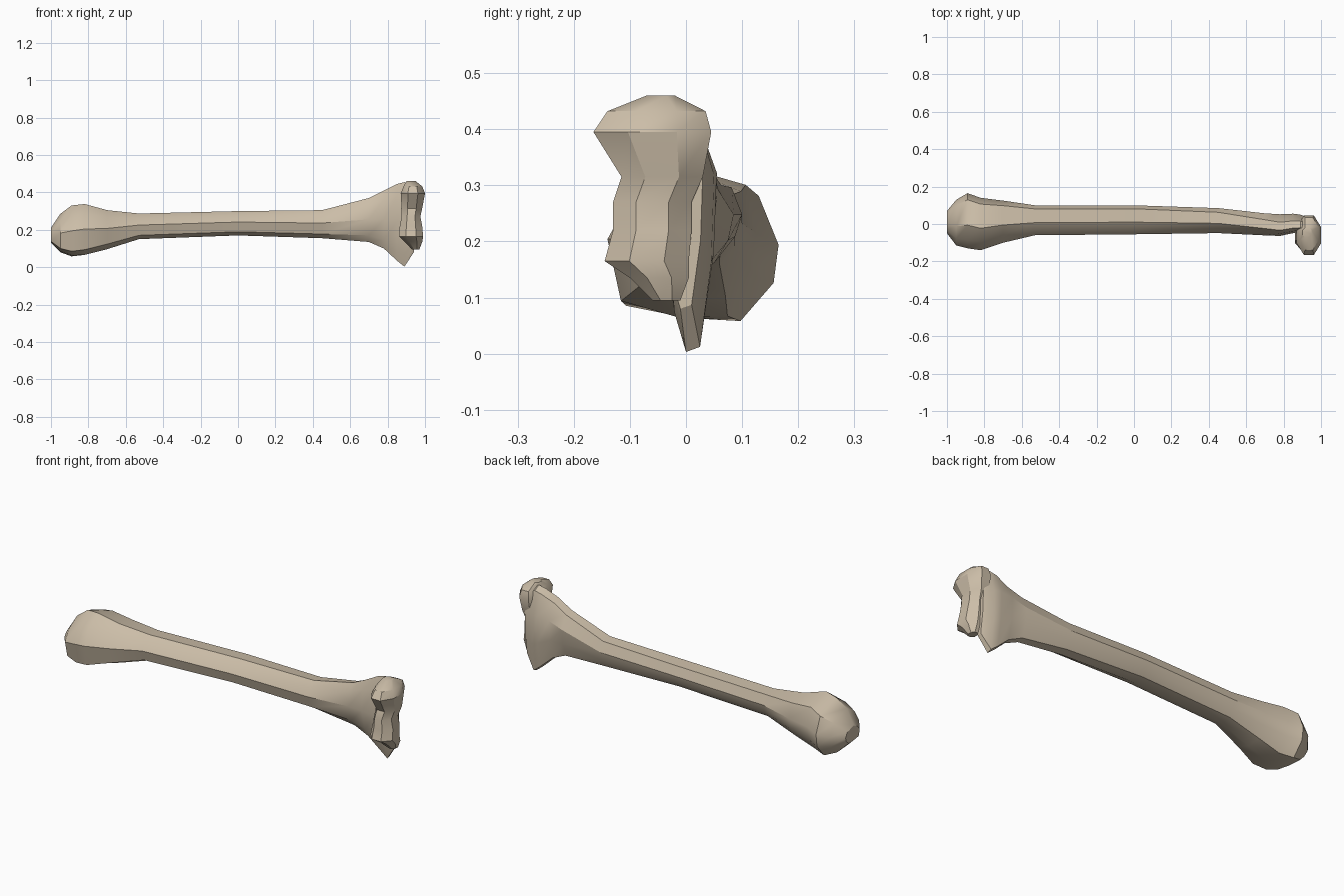
import bpy, bmesh, math

if "Cube" in bpy.data.objects:
    bpy.data.objects.remove(bpy.data.objects["Cube"], do_unlink=True)

bone = bpy.data.materials.new("bone tan")
bone.use_nodes = True
colour = (0.60, 0.51, 0.39, 1)
bone.diffuse_color = colour
bone.node_tree.nodes["Principled BSDF"].inputs["Base Color"].default_value = colour


def mix(a, b, t):
    return a + (b - a) * t


def loft(name, rings):
    """Skin a list of closed rings and cap both ends."""
    bm = bmesh.new()
    rows = [[bm.verts.new(p) for p in ring] for ring in rings]
    for lower, upper in zip(rows, rows[1:]):
        for i in range(len(lower)):
            j = (i + 1) % len(lower)
            bm.faces.new((lower[i], lower[j], upper[j], upper[i]))
    bm.faces.new(rows[0])
    bm.faces.new(rows[-1])
    bmesh.ops.recalc_face_normals(bm, faces=bm.faces)
    mesh = bpy.data.meshes.new(name)
    bm.to_mesh(mesh)
    bm.free()
    mesh.materials.append(bone)
    obj = bpy.data.objects.new(name, mesh)
    bpy.context.collection.objects.link(obj)
    bpy.ops.object.select_all(action="DESELECT")
    obj.select_set(True)
    bpy.context.view_layer.objects.active = obj
    bpy.ops.object.shade_smooth_by_angle(angle=math.radians(32))
    return obj


# Cross-sections in unit space (across y, up z)
HEAD = [(.15, .8), (.42, 1), (.88, .82), (1, .5), (.97, .25),
        (.77, 0), (.45, .02), (.08, .1), (0, .5)]
SHAFT = [(.2, .84), (.42, 1), (.88, .97), (1, .6), (.92, .3),
         (.75, .06), (.4, 0), (.1, .15), (0, .55)]
BLADE = [(.15, .85), (.3, 1), (.65, .96), (1, .7), (.95, .35),
         (.75, .02), (.5, 0), (.3, .15), (.05, .5)]

# Long body: x, y range, z range, from section, to section, blend
body = [
    (-1.0, -.05, .07, .13, .21, HEAD, SHAFT, 0),
    (-.95, -.115, .13, .08, .285, HEAD, SHAFT, 0),
    (-.89, -.13, .165, .058, .33, HEAD, SHAFT, 0),
    (-.82, -.14, .14, .062, .338, HEAD, SHAFT, .3),
    (-.70, -.10, .125, .095, .305, HEAD, SHAFT, .7),
    (-.53, -.06, .10, .15, .287, HEAD, SHAFT, 1),
    (0, -.055, .10, .17, .30, HEAD, SHAFT, 1),
    (.45, -.05, .085, .155, .305, SHAFT, BLADE, .2),
    (.70, -.065, .057, .135, .37, SHAFT, BLADE, .7),
    (.78, -.07, .052, .10, .41, SHAFT, BLADE, 1),
    (.85, -.055, .055, .035, .445, SHAFT, BLADE, 1),
    (.89, -.05, .05, .003, .455, SHAFT, BLADE, 1),
    (.94, -.05, .03, .08, .43, SHAFT, BLADE, 1),
]
rings = []
for x, y0, y1, z0, z1, start, end, t in body:
    rings.append([(x, mix(y0, y1, mix(a[0], b[0], t)), mix(z0, z1, mix(a[1], b[1], t)))
                  for a, b in zip(start, end)])
loft("bone_shaft_and_head", rings)

# Joint end: z, x range, y range, rising from the inner to the outer knuckle
knuckles = [
    (.095, .93, .97, -.06, -.01),
    (.135, .89, .985, -.10, .005),
    (.165, .86, .99, -.145, .005),
    (.22, .865, .985, -.13, .01),
    (.27, .875, .975, -.13, .01),
    (.315, .875, .985, -.115, .03),
    (.395, .87, 1.0, -.165, .045),
    (.432, .885, .985, -.14, .035),
    (.46, .90, .95, -.07, -.02),
]
SIDES = 8
rings = []
for z, x0, x1, y0, y1 in knuckles:
    ring = []
    for k in range(SIDES):
        a = math.tau * (k + .5) / SIDES
        fit = math.cos(math.pi / SIDES)
        ring.append((mix(x0, x1, .5 + .5 * math.cos(a) / fit),
                     mix(y0, y1, .5 + .5 * math.sin(a) / fit), z))
    rings.append(ring)
loft("joint_knuckles", rings)
